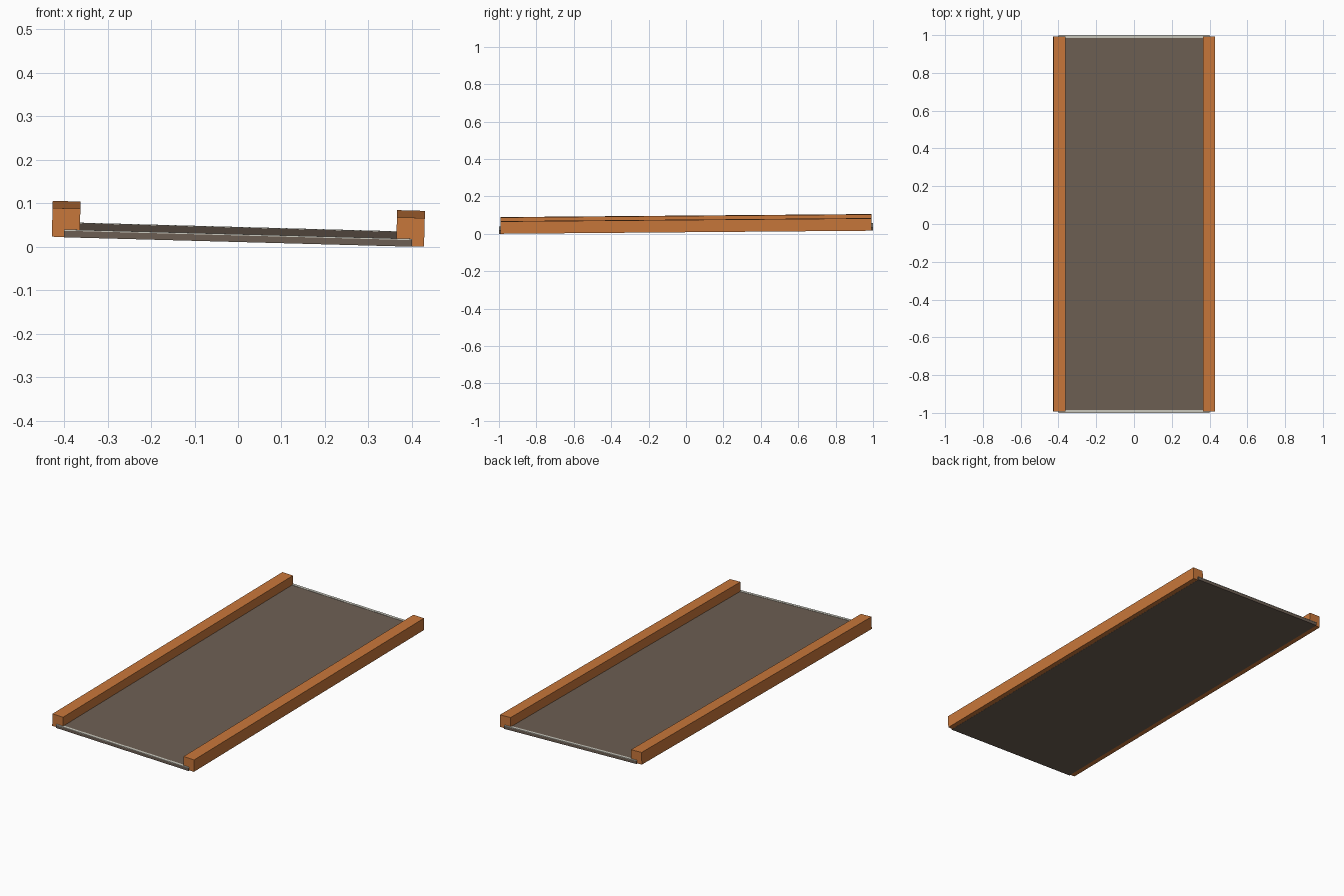
import bpy
from mathutils import Matrix, Vector

cube = bpy.data.objects.get("Cube")
if cube:
    bpy.data.objects.remove(cube, do_unlink=True)


def material(name, color):
    mat = bpy.data.materials.new(name)
    mat.use_nodes = True
    mat.diffuse_color = (*color, 1)
    mat.node_tree.nodes["Principled BSDF"].inputs["Base Color"].default_value = (*color, 1)
    return mat


orange = material("orange wood", (0.58, 0.185, 0.043))
brown = material("brown board", (0.153, 0.114, 0.087))
pale = material("pale trim", (0.6, 0.59, 0.52))

# The whole piece leans slightly sideways and rises toward the back
TILT = (Matrix.Translation((0, 0, 0.02))
        @ Matrix.Rotation(0.027, 4, 'Y') @ Matrix.Rotation(0.0083, 4, 'X'))


def box(name, low, high, mat):
    low, high = Vector(low), Vector(high)
    bpy.ops.mesh.primitive_cube_add(size=1)
    obj = bpy.context.object
    obj.name = name
    size = high - low
    obj.data.transform(TILT @ Matrix.Translation((low + high) / 2)
                       @ Matrix.Diagonal((*size, 1)))
    obj.data.materials.append(mat)
    return obj


# Board running under the rails, just proud of their undersides
box("board", (-0.4, -0.999, -0.0006), (0.4, 0.999, 0.016), brown)

# Square side rails
for side, x in (("right", -0.396), ("left", 0.396)):
    box(side + "_rail", (x - 0.032, -0.992, 0), (x + 0.032, 0.992, 0.066), orange)

# Thin pale trim along both ends of the board
for end, y in (("front", -0.9925), ("back", 0.9925)):
    box(end + "_trim", (-0.4, y - 0.0075, 0.0145), (0.4, y + 0.0075, 0.0175), pale)
